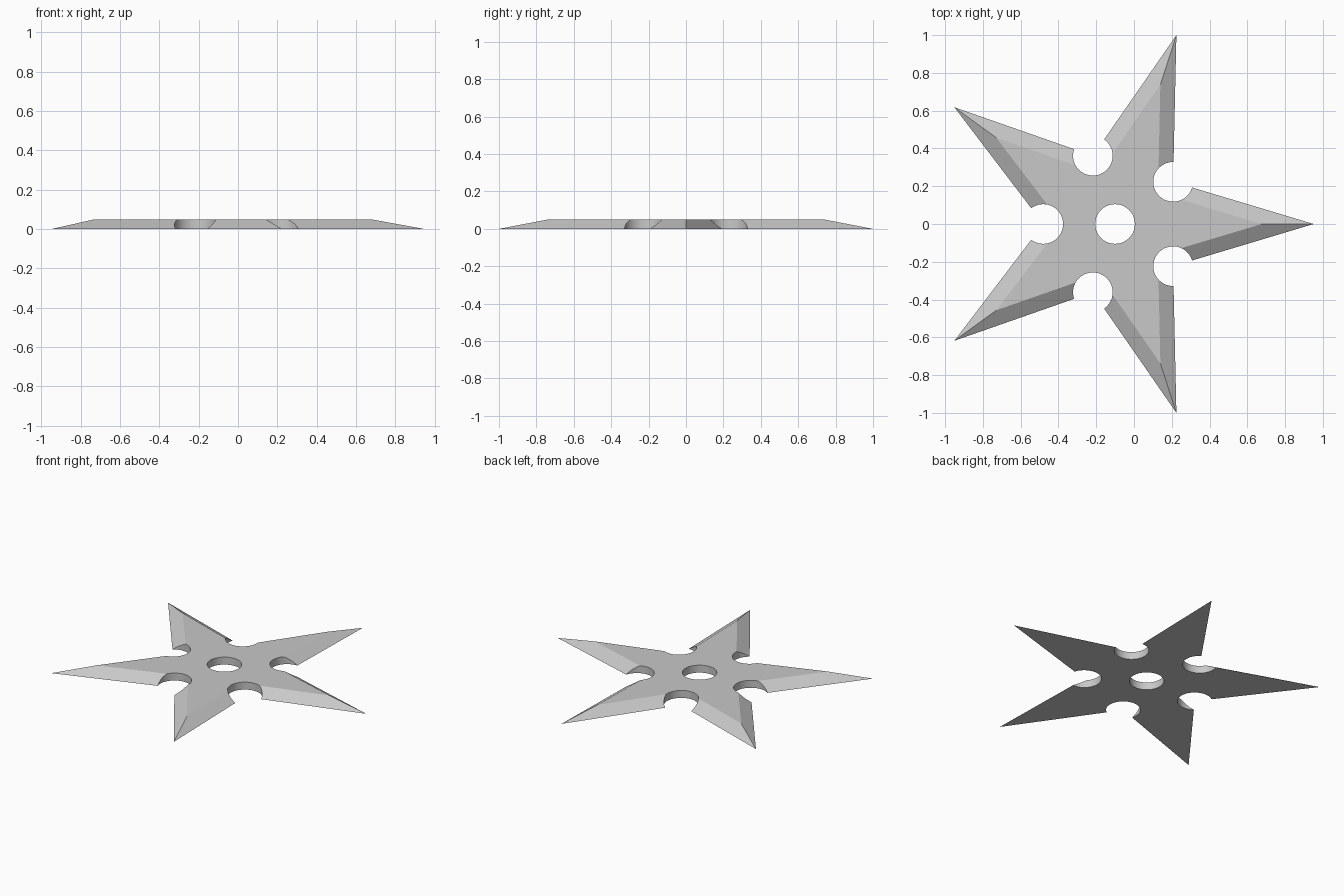
import bpy
import bmesh
from math import cos, sin, pi, radians
from mathutils import Vector

cube = bpy.data.objects.get("Cube")
if cube:
    bpy.data.objects.remove(cube, do_unlink=True)

POINTS = 5
TIP = 1.0515          # centre to blade tip
VALLEY = 0.38         # centre to the corner between blades
TOP_SCALE = 0.739     # flat top relative to the base outline
HEIGHT = 0.05
HOLE = 0.105
CENTRE = Vector((-0.1004, 0, 0))

# Steel
steel = bpy.data.materials.new("grey steel")
steel.use_nodes = True
colour = (0.58, 0.58, 0.58, 1)
steel.diffuse_color = colour
steel.node_tree.nodes["Principled BSDF"].inputs["Base Color"].default_value = colour


def polar(radius, angle, z=0.0):
    return CENTRE + Vector((radius * cos(angle), radius * sin(angle), z))


def star_ring(bm, scale, z):
    return [bm.verts.new(polar(scale * (VALLEY if i % 2 else TIP), i * pi / POINTS, z))
            for i in range(2 * POINTS)]


# Star plate with bevelled blades
bm = bmesh.new()
base = star_ring(bm, 1, 0)
top = star_ring(bm, TOP_SCALE, HEIGHT)
bm.faces.new(base[::-1])
bm.faces.new(top)
count = len(base)
for i in range(count):
    j = (i + 1) % count
    bm.faces.new((base[i], base[j], top[j], top[i]))
mesh = bpy.data.meshes.new("throwing_star")
bm.to_mesh(mesh)
bm.free()
star = bpy.data.objects.new("throwing_star", mesh)
bpy.context.collection.objects.link(star)
mesh.materials.append(steel)

# Round cutters: centre hole and one notch between each pair of blades
bm = bmesh.new()
spots = [CENTRE] + [polar(VALLEY, (2 * i + 1) * pi / POINTS) for i in range(POINTS)]
for spot in spots:
    made = bmesh.ops.create_cone(bm, cap_ends=True, segments=40, radius1=HOLE,
                                 radius2=HOLE, depth=0.3)
    bmesh.ops.translate(bm, verts=made["verts"], vec=spot)
cutter_mesh = bpy.data.meshes.new("round_cutters")
bm.to_mesh(cutter_mesh)
bm.free()
cutter_mesh.materials.append(steel)
cutter = bpy.data.objects.new("round_cutters", cutter_mesh)
cutter.hide_render = True
bpy.context.collection.objects.link(cutter)

# Cut, apply and remove the helper
cut = star.modifiers.new("round cuts", "BOOLEAN")
cut.operation = "DIFFERENCE"
cut.solver = "EXACT"
cut.object = cutter
bpy.ops.object.select_all(action="DESELECT")
star.select_set(True)
bpy.context.view_layer.objects.active = star
bpy.ops.object.modifier_apply(modifier=cut.name)
bpy.data.objects.remove(cutter, do_unlink=True)

# Smooth round walls, crisp blade edges
bpy.ops.object.shade_smooth_by_angle(angle=radians(20))
